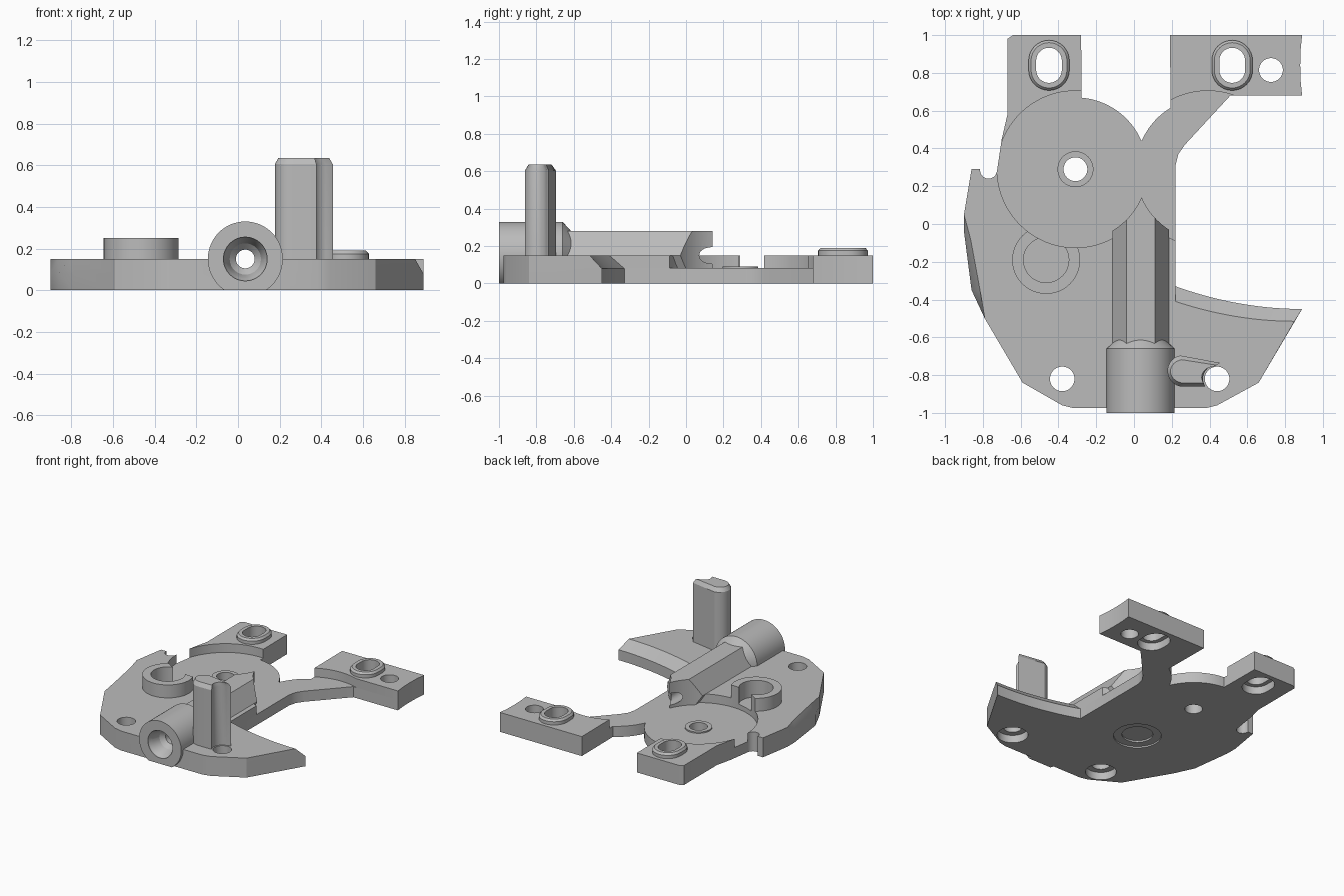
import bpy, bmesh
from math import sin, cos, radians, pi
from mathutils import Matrix

if "Cube" in bpy.data.objects:
    bpy.data.objects.remove(bpy.data.objects["Cube"])

grey = bpy.data.materials.new("plain grey")
grey.use_nodes = True
grey.diffuse_color = (0.5, 0.5, 0.5, 1)
grey.node_tree.nodes["Principled BSDF"].inputs["Base Color"].default_value = grey.diffuse_color


def arc(cx, cy, r, start, end, n):
    angles = [radians(start + (end - start) * i / n) for i in range(n + 1)]
    return [(cx + r * cos(a), cy + r * sin(a)) for a in angles]


def circle(cx, cy, r, n=48):
    return arc(cx, cy, r, 0, 360, n)[:-1]


def slot(cx, cy, r, half):
    return arc(cx, cy + half, r, 0, 180, 16) + arc(cx, cy - half, r, 180, 360, 16)


def loft(name, layers, matrix=None):
    """Skin a stack of (outline, height) layers and cap both ends."""
    bm = bmesh.new()
    rings = [[bm.verts.new((x, y, z)) for x, y in pts] for pts, z in layers]
    bm.faces.new(rings[0][::-1])
    bm.faces.new(rings[-1])
    for low, high in zip(rings, rings[1:]):
        for i in range(len(low)):
            j = (i + 1) % len(low)
            bm.faces.new((low[i], low[j], high[j], high[i]))
    if matrix:
        bm.transform(matrix)
    bmesh.ops.recalc_face_normals(bm, faces=bm.faces)
    mesh = bpy.data.meshes.new(name)
    bm.to_mesh(mesh)
    bm.free()
    mesh.materials.append(grey)
    ob = bpy.data.objects.new(name, mesh)
    bpy.context.collection.objects.link(ob)
    return ob


def prism(name, pts, z0, z1):
    return loft(name, [(pts, z0), (pts, z1)])


def turned(name, profile, n=48):
    """Stack of (radius, y) rings along the barrel axis."""
    place = Matrix.Translation((0.035, 0, 0.15)) @ Matrix.Rotation(pi / 2, 4, "X")
    return loft(name, [(circle(0, 0, r, n), -y) for r, y in profile], place)


def activate(ob):
    bpy.ops.object.select_all(action="DESELECT")
    ob.select_set(True)
    bpy.context.view_layer.objects.active = ob


def cut(ob, cutters):
    activate(ob)
    for cutter in cutters:
        cutter.hide_render = True
        mod = ob.modifiers.new("cut", "BOOLEAN")
        mod.operation = "DIFFERENCE"
        mod.solver = "EXACT"
        mod.object = cutter
        bpy.ops.object.modifier_apply(modifier=mod.name)


# Plate outline, clockwise; the lower layer is upright and the upper one slopes
def sweep(x_end, y_end, rise):
    n = 14
    xs = [0.22 + (x_end - 0.22) * i / n for i in range(n + 1)]
    return [(x, y_end + rise * ((x_end - x) / (x_end - 0.22)) ** 2) for x in xs]


gear_l, gear_r = (-0.31, 0.29), (0.39, 0.29)
back = [(-0.67, 0.98), (-0.64, 1), (-0.28, 1)]
back += arc(*gear_l, 0.38, 85, 23, 16) + arc(*gear_r, 0.38, 156, 121, 10)
back += [(0.19, 1), (0.89, 1), (0.882, 0.92), (0.88, 0.84), (0.882, 0.76), (0.89, 0.68),
         (0.51, 0.68), (0.27, 0.42), (0.235, 0.37), (0.22, 0.31)]
front = [(0.66, -0.84), (0.44, -0.96), (0.38, -0.975), (-0.32, -0.975), (-0.38, -0.96),
         (-0.59, -0.84), (-0.79, -0.5)]
side = [(-0.9, 0.05), (-0.86, 0.29), (-0.815, 0.29)]
side += arc(-0.77, 0.285, 0.045, 180, 355, 10) + [(-0.70, 0.45), (-0.67, 0.58)]
lower = back + sweep(0.89, -0.45, 0.12) + front + [(-0.86, -0.35), (-0.9, -0.04)] + side
upper = back + sweep(0.85, -0.515, 0.105) + front + [(-0.815, -0.35), (-0.865, -0.08)] + side
plate = loft("base_plate", [(lower, 0), (lower, 0.08), (upper, 0.15)])

# Shared cutters
pockets = [prism("pocket_cutter", circle(*c, 0.415, 96), 0.082, 1) for c in (gear_l, gear_r)]
end_cuts = [prism("bar_end_cutter", circle(*c, 0.38, 96), 0.075, 1) for c in (gear_l, gear_r)]
bore = turned("bore_cutter", [(0.105, -1.05), (0.105, -0.99), (0.09, -0.96), (0.075, -0.9),
                              (0.045, -0.87), (0.045, 0.3)])
ground = prism("ground_cutter", circle(0, 0, 3, 4), -1, 0)
cup_at = (-0.465, -0.19)
cup_hole = prism("cup_cutter", circle(*cup_at, 0.12), 0.12, 1)
slots = [(-0.45, 0.84), (0.52, 0.84)]
slot_holes = [prism("slot_cutter", slot(*c, 0.068, 0.025), -1, 1) for c in slots]
centre_hole = prism("centre_hole_cutter", circle(*gear_l, 0.063), -1, 1)
tab_hole = prism("tab_hole_cutter", circle(0.725, 0.815, 0.063), -1, 1)
plate_cuts = pockets + [bore, cup_hole, centre_hole, tab_hole] + slot_holes
for c in slots:
    plate_cuts.append(prism("slot_recess_cutter", slot(*c, 0.1, 0.025), -1, 0.06))
for c in ((-0.38, -0.82), (0.44, -0.82)):
    plate_cuts.append(prism("screw_cutter", circle(*c, 0.065), -1, 1))
    plate_cuts.append(prism("screw_recess_cutter", circle(*c, 0.11), -1, 0.06))
for r, depth in ((0.17, 0.012), (0.11, 0.025)):
    plate_cuts.append(prism("underside_ring_cutter", circle(-0.25, -0.26, r), -1, depth))
cut(plate, plate_cuts)

# Hexagonal bar and round barrel
bar = turned("hex_bar", [(0.15, -0.7), (0.15, 0.25)], 6)
cut(bar, end_cuts + [bore])
barrel = turned("barrel", [(0.18, -1), (0.18, -0.66), (0.125, -0.61)], 64)
cut(barrel, [bore, ground])

# Open cup beside the pocket
cup = prism("cup", circle(*cup_at, 0.18), 0.1, 0.25)
cut(cup, [cup_hole, pockets[0]])

# Raised collars
collars = []
for c, hole in zip(slots, slot_holes):
    wide, narrow = slot(*c, 0.108, 0.025), slot(*c, 0.095, 0.025)
    collar = loft("slot_collar", [(wide, 0.12), (wide, 0.175), (narrow, 0.19)])
    cut(collar, [hole])
    collars.append(collar)
ring = prism("centre_collar", circle(*gear_l, 0.095), 0.05, 0.092)
cut(ring, [centre_hole])

# Upright post with a hollow beside the screw hole
post_low = arc(0.26, -0.778, 0.083, 270, 100, 14) + [(0.455, -0.735)]
post_low += arc(0.44, -0.82, 0.075, 95, 212, 12)
post_top = [(0.31 + (x - 0.31) * 0.88, -0.785 + (y + 0.785) * 0.75) for x, y in post_low]
post = loft("upright_post", [(post_low, 0.1), (post_low, 0.605), (post_top, 0.635)])

for ob in [plate, bar, barrel, cup, ring, post] + collars:
    activate(ob)
    bpy.ops.object.shade_smooth_by_angle(angle=radians(25))

# Remove the cutters once they have done their work
for ob in list(bpy.data.objects):
    if "_cutter" in ob.name:
        bpy.data.objects.remove(ob)
